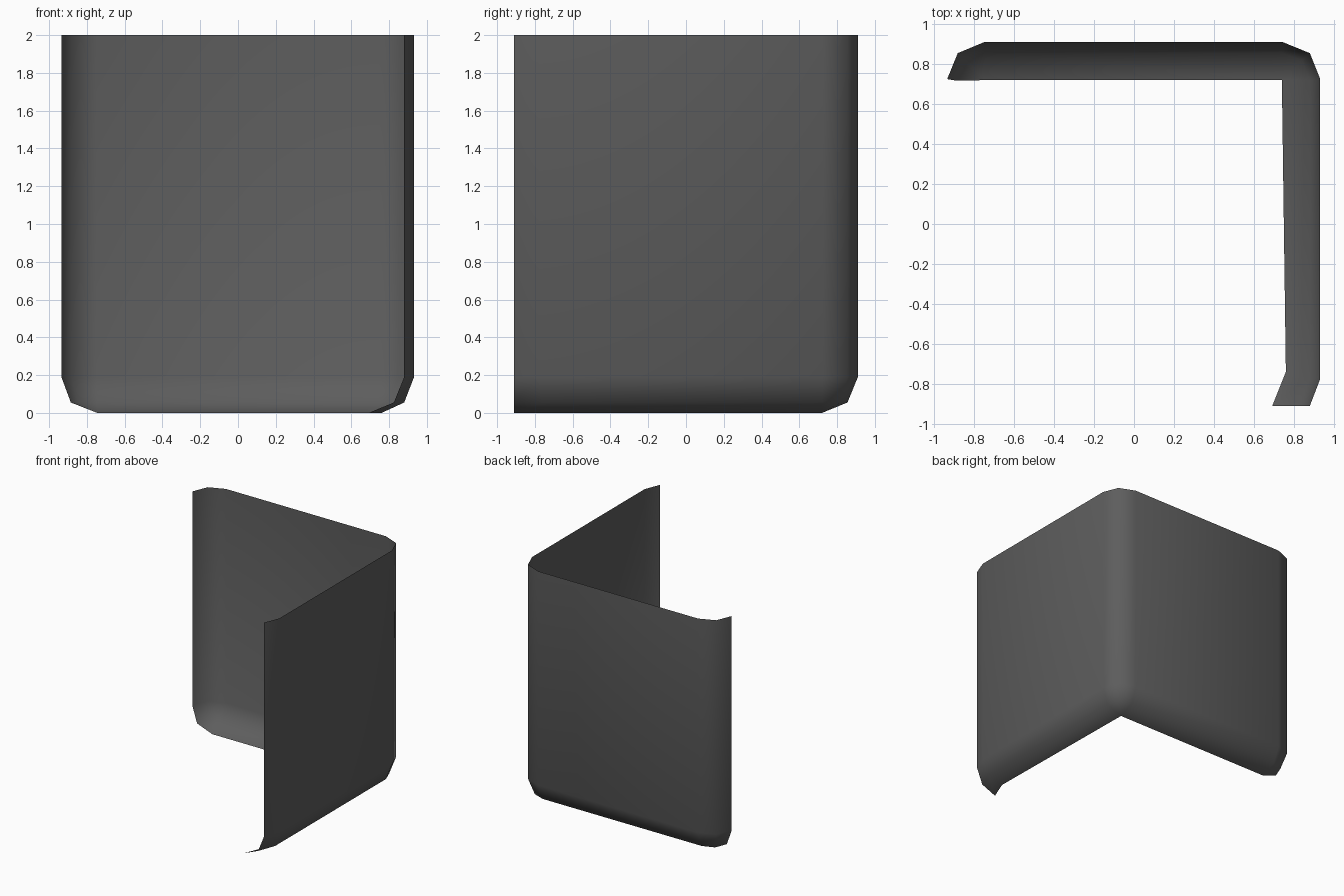
import bpy, bmesh

if "Cube" in bpy.data.objects:
    bpy.data.objects.remove(bpy.data.objects["Cube"])

grey = bpy.data.materials.new("dark grey")
grey.diffuse_color = (0.11, 0.11, 0.11, 1)
grey.use_nodes = True
grey.node_tree.nodes["Principled BSDF"].inputs["Base Color"].default_value = grey.diffuse_color

# Plan outlines (left end, round the back corner, to the front end of the right wall)
wall = [(-.935, .725), (-.882, .855), (-.75, .91), (.745, .91),
        (.88, .855), (.932, .725), (.932, -.775), (.88, -.91)]
curve = [(-.885, .717), (-.845, .818), (-.745, .855), (.742, .855),
         (.842, .818), (.88, .72), (.88, -.762), (.825, -.91)]
lip = [(-.745, .72)] * 3 + [(.74, .72)] * 3 + [(.76, -.74), (.692, -.91)]
rows = [(2.0, wall), (.19, wall), (.055, curve), (0, lip)]

# Thin corner panel: two walls with a lip curling inward at the base
bm = bmesh.new()
grid = [[bm.verts.new((x, y, z)) for x, y in plan] for z, plan in rows]
for upper, lower in zip(grid, grid[1:]):
    for i in range(len(upper) - 1):
        bm.faces.new((upper[i], upper[i + 1], lower[i + 1], lower[i]))

# Merge the rounded corners at the base and face normals outward
bmesh.ops.remove_doubles(bm, verts=bm.verts[:], dist=0.001)
bm.normal_update()
back = max(bm.faces, key=lambda f: f.calc_area() if abs(f.normal.y) > .9 else 0)
if back.normal.y < 0:
    bmesh.ops.reverse_faces(bm, faces=bm.faces[:])
for f in bm.faces:
    f.smooth = True

mesh = bpy.data.meshes.new("corner_panel")
bm.to_mesh(mesh)
bm.free()
mesh.materials.append(grey)
panel = bpy.data.objects.new("corner_panel", mesh)
bpy.context.collection.objects.link(panel)
